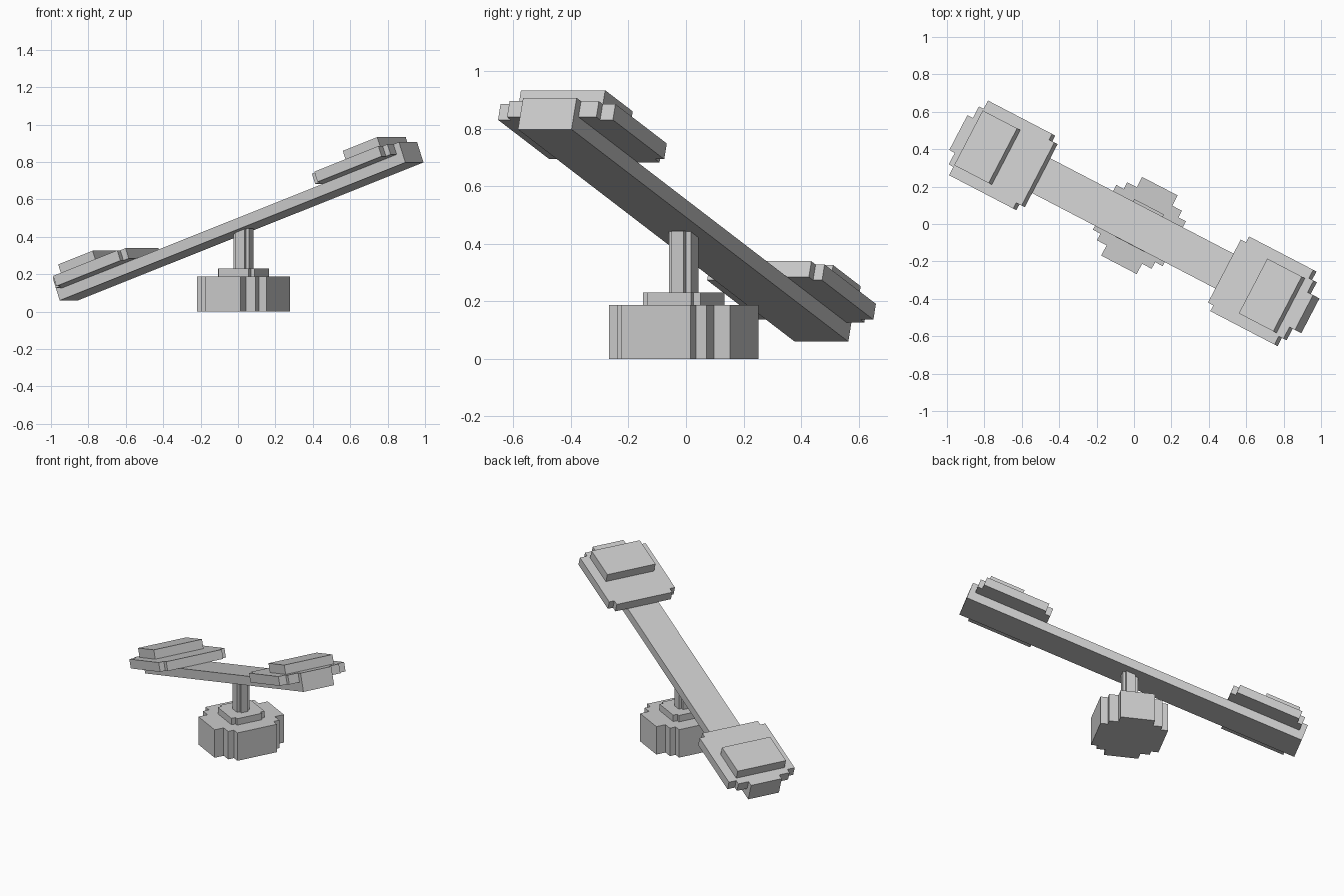
import bpy, bmesh, math
from mathutils import Matrix

if "Cube" in bpy.data.objects:
    bpy.data.objects.remove(bpy.data.objects["Cube"])

YAW, TILT = math.radians(-27.5), math.radians(-19.5)
yaw = Matrix.Rotation(YAW, 4, 'Z')
base_frame = Matrix.Translation((0.029, -0.008, 0)) @ yaw
plank_frame = (Matrix.Translation((0, 0, 0.421)) @ yaw @ Matrix.Rotation(TILT, 4, 'Y')
               @ Matrix.Translation((0.023, 0, 0)))


def prism(name, outline, z0, z1, frame):
    """Extrude a flat outline from z0 to z1 and place it in a frame."""
    bm = bmesh.new()
    face = bm.faces.new([bm.verts.new((x, y, z0)) for x, y in outline])
    ext = bmesh.ops.extrude_face_region(bm, geom=[face])
    for v in ext['geom']:
        if isinstance(v, bmesh.types.BMVert):
            v.co.z = z1
    bmesh.ops.recalc_face_normals(bm, faces=bm.faces)
    mesh = bpy.data.meshes.new(name)
    bm.to_mesh(mesh)
    bm.free()
    mesh.transform(frame)
    ob = bpy.data.objects.new(name, mesh)
    bpy.context.collection.objects.link(ob)
    return ob


def mirror_y(half):
    return half + [(x, -y) for x, y in reversed(half)]


def stepped(corners):
    """Blocky round outline from outer corners of one quarter."""
    quarter = [corners[0]]
    for (a0, b0), (a1, b1) in zip(corners, corners[1:]):
        quarter += [(a1, b0), (a1, b1)]
    half = quarter + [(-x, y) for x, y in reversed(quarter)]
    return mirror_y(half)


def rect(x0, x1, w):
    return mirror_y([(x0, w), (x1, w)])


# stand
prism("base", stepped([(0.21, 0.135), (0.165, 0.175), (0.107, 0.237)]), 0, 0.187, base_frame)
prism("base_collar", stepped([(0.11, 0.085), (0.09, 0.113)]), 0.187, 0.23, base_frame)
prism("post", stepped([(0.047, 0.024), (0.029, 0.043)]), 0.23, 0.445, base_frame)

# tilted plank
T = 0.058
prism("plank", rect(-1.105, 1.105, 0.105), 0, T, plank_frame)

# stepped seat and raised block at each end
seat = [(0.596, 0.19), (0.63, 0.19), (0.63, 0.225), (1.04, 0.225),
        (1.04, 0.175), (1.07, 0.175), (1.07, 0.105), (1.105, 0.105)]
for side, s in (("left", -1), ("right", 1)):
    prism(side + "_seat", mirror_y([(s * x, y) for x, y in seat]), T, 2 * T, plank_frame)
    prism(side + "_seat_block", rect(s * 0.80, s * 1.02, 0.165), 2 * T, 3 * T, plank_frame)
